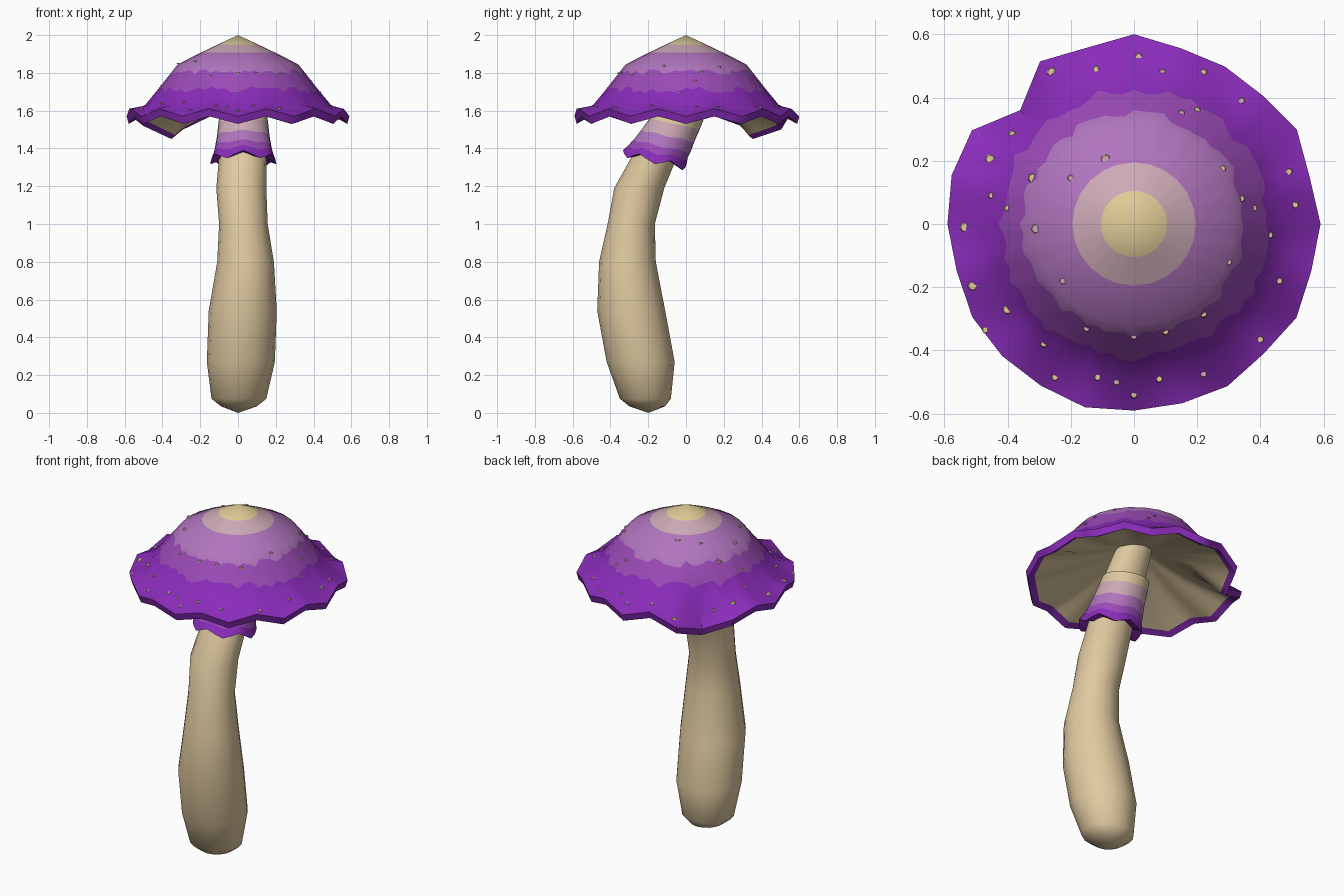
import bpy, bmesh, math, random
from mathutils import Vector
from mathutils.bvhtree import BVHTree

if "Cube" in bpy.data.objects:
    bpy.data.objects.remove(bpy.data.objects["Cube"])

random.seed(4)
TAU = 2 * math.pi


def material(name, rgb):
    lin = [((c / 255 + 0.055) / 1.055) ** 2.4 for c in rgb]
    m = bpy.data.materials.new(name)
    m.diffuse_color = (*lin, 1)
    m.use_nodes = True
    m.node_tree.nodes["Principled BSDF"].inputs["Base Color"].default_value = m.diffuse_color
    return m


MATS = [material("stem_cream", (224, 202, 160)),
        material("crown_yellow", (224, 204, 150)),
        material("pink_beige", (205, 170, 182)),
        material("mauve", (177, 117, 190)),
        material("mid_purple", (155, 75, 183)),
        material("deep_purple", (138, 44, 186))]
CREAM, YELLOW, PINK, MAUVE, MID, DEEP = range(6)


def finish(name, bm, angle=40):
    bmesh.ops.recalc_face_normals(bm, faces=bm.faces)
    me = bpy.data.meshes.new(name)
    bm.to_mesh(me)
    bm.free()
    for m in MATS:
        me.materials.append(m)
    ob = bpy.data.objects.new(name, me)
    bpy.context.collection.objects.link(ob)
    bpy.ops.object.select_all(action='DESELECT')
    ob.select_set(True)
    bpy.context.view_layer.objects.active = ob
    bpy.ops.object.shade_smooth_by_angle(angle=math.radians(angle))
    return ob


def loft(rings, mats):
    """Skin a list of rings; a ring of one point closes to a tip."""
    bm = bmesh.new()
    vs = [[bm.verts.new(p) for p in ring] for ring in rings]
    n = max(len(r) for r in vs)
    for a, b, m in zip(vs, vs[1:], mats):
        for i in range(n):
            j = (i + 1) % n
            quad = [a[i % len(a)], a[j % len(a)], b[j % len(b)], b[i % len(b)]]
            f = bm.faces.new(list(dict.fromkeys(quad)))
            f.material_index = m
    return bm


# Stem: bent stack of ellipses (z, x min, x max, y min, y max)
STEM = [(.035, -.09, .10, -.30, -.11), (.075, -.14, .15, -.35, -.08),
        (.27, -.165, .195, -.42, -.06), (.54, -.155, .205, -.47, -.11),
        (.80, -.11, .19, -.46, -.16), (1.0, -.10, .157, -.415, -.165),
        (1.19, -.115, .15, -.38, -.115), (1.36, -.10, .152, -.285, -.045),
        (1.55, -.09, .15, -.18, .05), (1.76, -.07, .12, -.06, .14)]
rings = [[Vector((0, -.2, .005))]]
for z, x0, x1, y0, y1 in STEM:
    rings.append([Vector(((x0 + x1) / 2 + (x1 - x0) / 2 * math.cos(TAU * i / 16),
                          (y0 + y1) / 2 + (y1 - y0) / 2 * math.sin(TAU * i / 16), z))
                  for i in range(16)])
rings[1][0].z += 0
rings.append([Vector((.025, .04, 1.78))])
rings[0][0].z = 0
finish("stem", loft(rings, [CREAM] * len(rings)), 60)

# Skirt: tilted, banded collar with a rippled hem (z, y centre, rx, ry, ripple)
SKIRT = [(1.58, -.035, .126, .128, 0), (1.53, -.06, .132, .133, 0),
         (1.465, -.095, .14, .14, .004), (1.41, -.125, .15, .15, .006),
         (1.375, -.147, .16, .156, .01), (1.335, -.165, .175, .168, .018),
         (1.345, -.163, .12, .12, .01)]
rings = []
for z, cy, rx, ry, rip in SKIRT:
    ring = []
    for i in range(24):
        a = TAU * i / 24
        s = ry * math.sin(a)
        ring.append(Vector((.028 + rx * math.cos(a), cy + s,
                            z - .22 * s + rip * (1 if i % 4 == 2 else -1 if i % 4 == 0 else 0))))
    rings.append(ring)
finish("skirt", loft(rings, [CREAM, PINK, MAUVE, MID, DEEP, DEEP]))

# Cap: 24-sided wavy rim with one fold, refined to 72 columns for ragged bands
RIM_R = [.59, .575, .595, .575, .575, .575, .6, .577, .594, .509, .592, .597,
         .59, .58, .59, .59, .59, .6, .59, .587, .592, .58, .593, .58]
RIM_Z = [1.53 + .04 * (k % 2) for k in range(24)]
RIM_Z[8:11] = [1.50, 1.45, 1.52]
SUB = 3


def cap_ring(radius, height, ragged=0):
    corner = [Vector((radius(k) * math.cos(TAU * k / 24),
                      radius(k) * math.sin(TAU * k / 24), height(k))) for k in range(24)]
    out = []
    for k in range(24):
        for s in range(SUB):
            p = corner[k].lerp(corner[(k + 1) % 24], s / SUB)
            if ragged:  # slide along the slope of the crown
                d = random.uniform(-ragged, ragged)
                r = p.xy.length
                p = Vector((p.x * (r + d) / r, p.y * (r + d) / r, p.z - 1.27 * d))
            out.append(p)
    return out


def plain(r, z, ragged=0):
    return cap_ring(lambda k: r, lambda k: z, ragged)


def rim(scale, dz):
    return cap_ring(lambda k: RIM_R[k] * scale, lambda k: RIM_Z[k] + dz)


def fold(k):
    return {8: .3, 9: 1, 10: .3}.get(k, 0)


rings = [[Vector((0, 0, 2))],
         plain(.105, 1.951), plain(.195, 1.908), plain(.32, 1.845),
         plain(.352, 1.804, .013), plain(.425, 1.711, .014),
         cap_ring(lambda k: .492 - .04 * fold(k), lambda k: 1.63 - .06 * fold(k)),
         rim(1, .04), rim(.98, 0), rim(.92, .02),
         cap_ring(lambda k: .3, lambda k: 1.645 + .008 * (k % 2)),
         plain(.06, 1.75), [Vector((0, 0, 1.76))]]
bands = [YELLOW, PINK, MAUVE, MAUVE, MID, DEEP, DEEP, DEEP, DEEP, CREAM, CREAM, CREAM]
cap = loft(rings, bands)
tree = BVHTree.FromBMesh(cap)
finish("cap", cap)

# Spots: thin discs laid on the cap (x, y)
SPOTS = [(.015, .53), (-.12, .49), (.34, .39), (.22, .48), (-.385, .285), (-.2, .145),
         (-.45, .09), (-.40, .05), (-.225, -.18), (-.285, -.38), (-.47, -.335),
         (-.15, -.33), (-.115, -.485), (-.25, -.485), (-.055, -.5), (.08, -.49),
         (0, -.54), (0, -.355), (.1, -.34), (.22, -.285), (.22, -.475), (.4, -.365),
         (.46, -.18), (.3, -.12), (.43, -.035), (.34, .08), (.38, .05), (.28, .175),
         (.2, .36), (.15, .35), (.49, .165), (.51, .06), (.09, .48)]
BIG = [(-.26, .48), (-.455, .205), (-.09, .205), (-.32, .145), (-.535, -.01),
       (-.31, -.015), (-.51, -.195), (-.40, -.27)]
bm = bmesh.new()
for group, size in ((SPOTS, .011), (BIG, .016)):
    for n, (x, y) in enumerate(group):
        loc, normal, _, _ = tree.ray_cast(Vector((x, y, 3)), Vector((0, 0, -1)))
        if loc is None:
            continue
        mat = normal.to_track_quat('Z', 'Y').to_matrix().to_4x4()
        mat.translation = loc + normal * .001
        before = len(bm.faces)
        bmesh.ops.create_cone(bm, cap_ends=True, segments=7, radius1=size,
                              radius2=size * .8, depth=.006, matrix=mat)
        bm.faces.ensure_lookup_table()
        for f in bm.faces[before:]:
            f.material_index = PINK if n % 3 == 0 else YELLOW
finish("cap_spots", bm)
